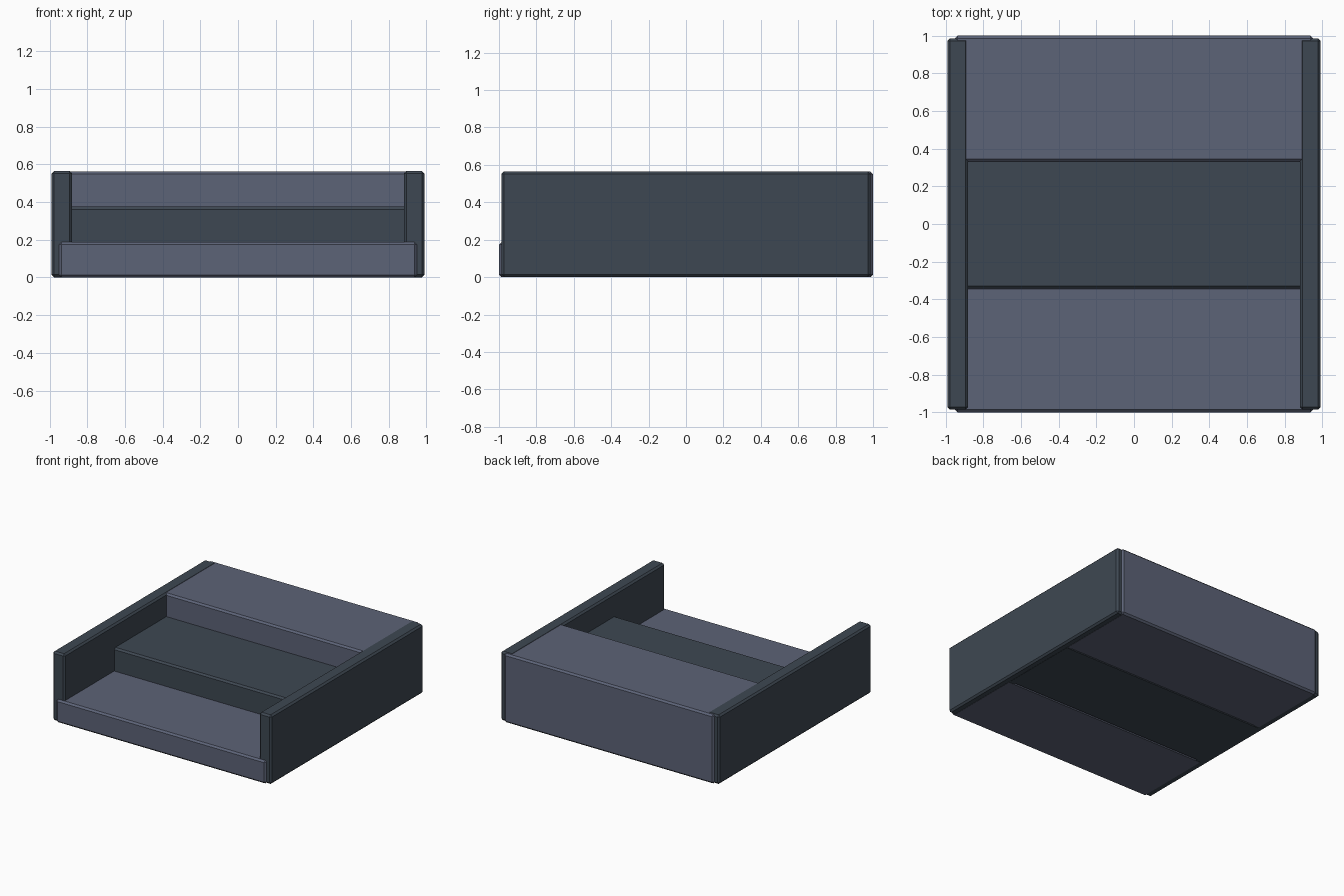
import bpy
import bmesh
from mathutils import Vector

if "Cube" in bpy.data.objects:
    bpy.data.objects.remove(bpy.data.objects["Cube"], do_unlink=True)


def make_material(name, rgb):
    mat = bpy.data.materials.new(name)
    mat.use_nodes = True
    color = (*rgb, 1.0)
    mat.diffuse_color = color
    mat.node_tree.nodes["Principled BSDF"].inputs["Base Color"].default_value = color
    return mat


grey = make_material("blue_grey", (0.108, 0.125, 0.184))
slate = make_material("dark_slate", (0.048, 0.064, 0.085))


def block(name, low, high, mat, chamfer=0.014):
    """Chamfered box between two opposite corners."""
    low, high = Vector(low), Vector(high)
    mesh = bpy.data.meshes.new(name)
    bm = bmesh.new()
    bmesh.ops.create_cube(bm, size=1)
    bmesh.ops.scale(bm, vec=high - low, verts=bm.verts)
    bmesh.ops.translate(bm, vec=(low + high) / 2, verts=bm.verts)
    bm.to_mesh(mesh)
    bm.free()
    mesh.materials.append(mat)
    obj = bpy.data.objects.new(name, mesh)
    bpy.context.collection.objects.link(obj)
    bevel = obj.modifiers.new("chamfer", "BEVEL")
    bevel.width = chamfer
    bevel.segments = 1
    return obj


# Three solid steps, rising towards the back
half_width = 0.95
rise = 0.188
steps = [("lower_step", -1.0, -0.33, grey),
         ("middle_step", -0.342, 0.345, slate),
         ("upper_step", 0.33, 1.0, grey)]
for i, (name, front, back, mat) in enumerate(steps):
    block(name, (-half_width, front, 0), (half_width, back, rise * (i + 1)), mat)

# Side walls, a hair above the upper step and the floor
for name, x in (("left_wall", 0.935), ("right_wall", -0.935)):
    block(name, (x - 0.055, -0.986, 0.001), (x + 0.055, 0.986, rise * 3 + 0.002), slate)
